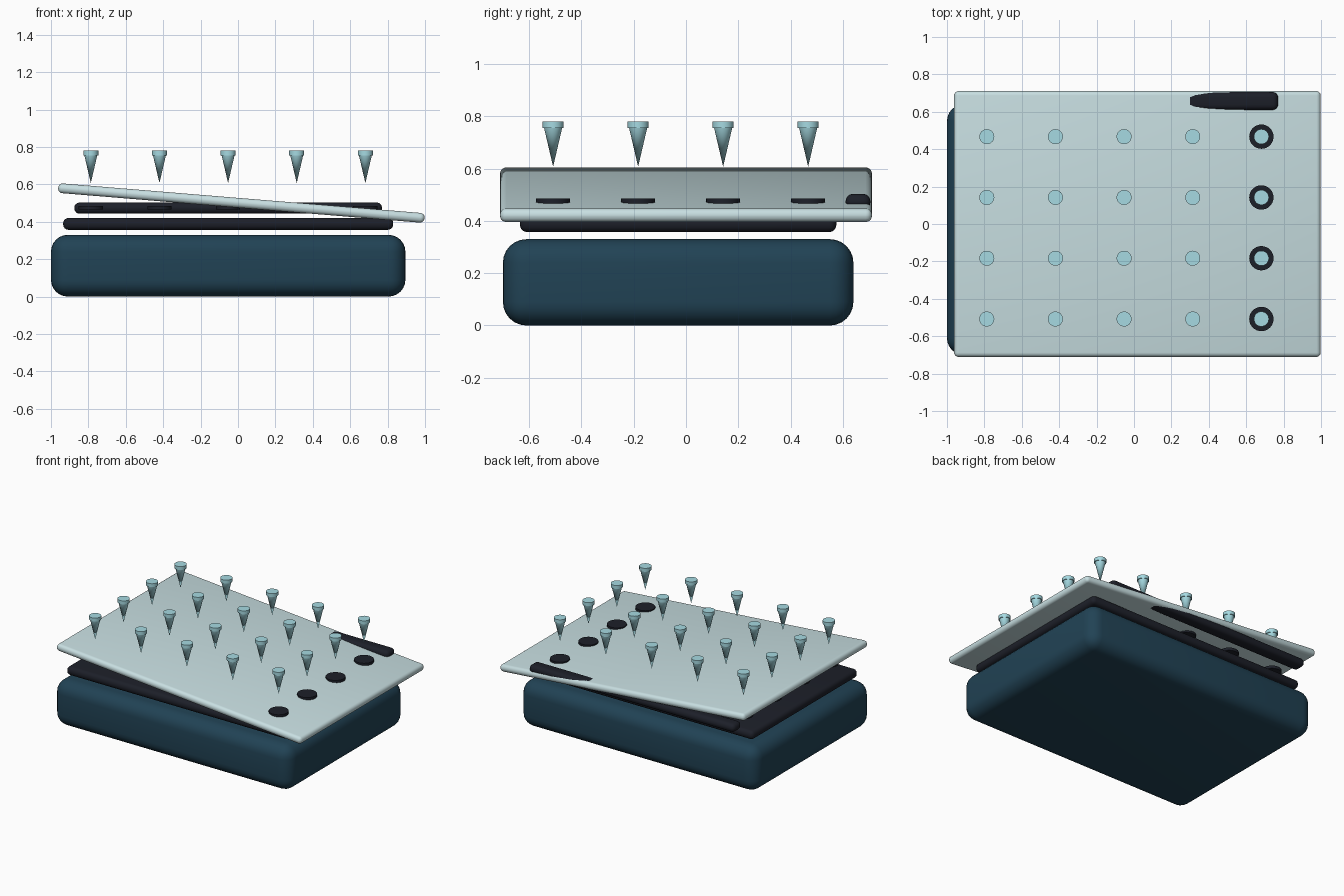
import bpy, math

if "Cube" in bpy.data.objects:
    bpy.data.objects.remove(bpy.data.objects["Cube"])


def material(name, rgb):
    m = bpy.data.materials.new(name)
    m.diffuse_color = (*rgb, 1)
    m.use_nodes = True
    m.node_tree.nodes["Principled BSDF"].inputs["Base Color"].default_value = m.diffuse_color
    return m


NAVY = material("navy", (0.015, 0.055, 0.09))
DARK = material("dark_rubber", (0.012, 0.014, 0.022))
PALE = material("pale_plate", (0.58, 0.74, 0.76))
AQUA = material("aqua", (0.38, 0.70, 0.76))


def finish(ob, name, mat):
    ob.name = name
    ob.data.materials.append(mat)
    bpy.ops.object.shade_smooth_by_angle(angle=math.radians(35))
    return ob


def rounded_box(name, lo, hi, radius, mat, tilt=0, segments=4):
    centre = [(a + b) / 2 for a, b in zip(lo, hi)]
    bpy.ops.mesh.primitive_cube_add(size=1, location=centre)
    ob = bpy.context.object
    ob.scale = [b - a for a, b in zip(lo, hi)]
    bpy.ops.object.transform_apply(location=False, rotation=False, scale=True)
    ob.rotation_euler.y = math.radians(tilt)
    bevel = ob.modifiers.new("rounding", 'BEVEL')
    bevel.width = radius
    bevel.segments = segments
    bpy.ops.object.modifier_apply(modifier="rounding")
    return finish(ob, name, mat)


def cone(name, r_low, r_top, z_low, z_top, x, y, mat):
    bpy.ops.mesh.primitive_cone_add(vertices=32, radius1=r_low, radius2=r_top,
                                    depth=z_top - z_low,
                                    location=(x, y, (z_low + z_top) / 2))
    return finish(bpy.context.object, name, mat)


# Stacked body: base block, gasket slab, rear bar
rounded_box("base_block", (-1, -0.70, 0), (0.895, 0.64, 0.33), 0.09, NAVY, segments=6)
rounded_box("gasket_slab", (-0.935, -0.635, 0.357), (0.83, 0.575, 0.42), 0.028, DARK)
rounded_box("rear_bar", (-0.875, 0.61, 0.443), (0.77, 0.705, 0.503), 0.028, DARK)

# Tilted cover plate
rounded_box("cover_plate", (-0.965, -0.711, 0.474), (1.001, 0.711, 0.526), 0.024, PALE, tilt=4.7)

# Grid of pads with a pin floating above each
for i in range(5):
    for j in range(4):
        x, y = -0.787 + 0.367 * i, -0.508 + 0.325 * j
        tag = f"{i + 1}_{j + 1}"
        cone("pad_" + tag, 0.065, 0.065, 0.465, 0.485, x, y, DARK)
        cone("pin_spike_" + tag, 0.0, 0.035, 0.607, 0.757, x, y, AQUA)
        cone("pin_head_" + tag, 0.04, 0.04, 0.755, 0.78, x, y, AQUA)
